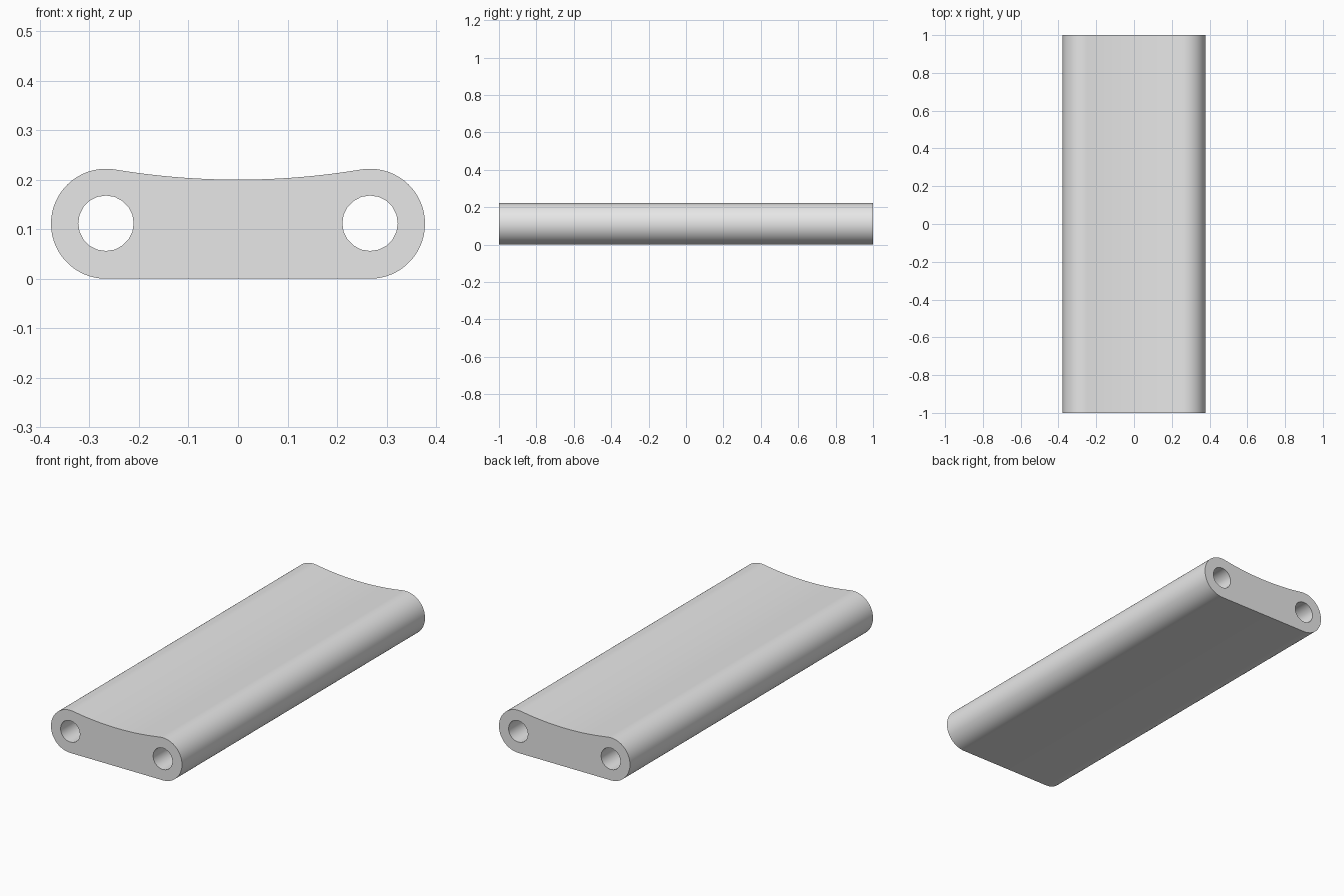
import bpy
import bmesh
from math import asin, cos, sin, pi, radians
from mathutils import Vector

cube = bpy.data.objects.get("Cube")
if cube:
    bpy.data.objects.remove(cube)

HALF_LENGTH = 1.0
END_R = 0.111        # rounded long edges
END_X = 0.2665       # centre of each rounded edge and bore
BORE_R = 0.056
DISH_Z = 0.2         # lowest height of the dished top

# Radius of the dish that runs tangent into both rounded edges
drop = END_R - (DISH_Z - END_R)
DISH_R = (END_X ** 2 + (DISH_Z - END_R) ** 2 - END_R ** 2) / (2 * drop)
TILT = asin(END_X / (DISH_R + END_R))


def arc(cx, cz, r, start, end, steps):
    """Points on an arc in the XZ plane at the front end."""
    angles = [start + (end - start) * i / steps for i in range(steps + 1)]
    return [Vector((cx + r * cos(a), -HALF_LENGTH, cz + r * sin(a))) for a in angles]


def add_loop(bm, points):
    verts = [bm.verts.new(p) for p in points]
    for a, b in zip(verts, verts[1:] + verts[:1]):
        bm.edges.new((a, b))


# Outline: right-hand round, dished top, opposite round, flat bottom
outline = arc(END_X, END_R, END_R, -pi / 2, pi / 2 + TILT, 32)
outline += arc(0, DISH_Z + DISH_R, DISH_R, -pi / 2 + TILT, -pi / 2 - TILT, 24)[1:-1]
outline += arc(-END_X, END_R, END_R, pi / 2 - TILT, 3 * pi / 2, 32)

bm = bmesh.new()
add_loop(bm, outline)
for side in (-1, 1):
    add_loop(bm, arc(side * END_X, END_R + 0.001, BORE_R, 0, 2 * pi, 20)[:-1])

# Fill the profile around the bores and extrude it along the length
bmesh.ops.triangle_fill(bm, edges=bm.edges[:], use_beauty=True, normal=(0, -1, 0))
result = bmesh.ops.extrude_face_region(bm, geom=bm.faces[:], use_keep_orig=True)
moved = [g for g in result["geom"] if isinstance(g, bmesh.types.BMVert)]
bmesh.ops.translate(bm, verts=moved, vec=(0, 2 * HALF_LENGTH, 0))
bmesh.ops.recalc_face_normals(bm, faces=bm.faces[:])

mesh = bpy.data.meshes.new("dished_bar")
bm.to_mesh(mesh)
bm.free()
bar = bpy.data.objects.new("dished_bar", mesh)
bpy.context.collection.objects.link(bar)

# Plain light grey
grey = bpy.data.materials.new("light grey")
grey.use_nodes = True
colour = (0.8, 0.8, 0.8, 1)
grey.diffuse_color = colour
grey.node_tree.nodes["Principled BSDF"].inputs["Base Color"].default_value = colour
mesh.materials.append(grey)

# Smooth sides and bores, crisp ends
bpy.ops.object.select_all(action="DESELECT")
bar.select_set(True)
bpy.context.view_layer.objects.active = bar
bpy.ops.object.shade_smooth_by_angle(angle=radians(30))
